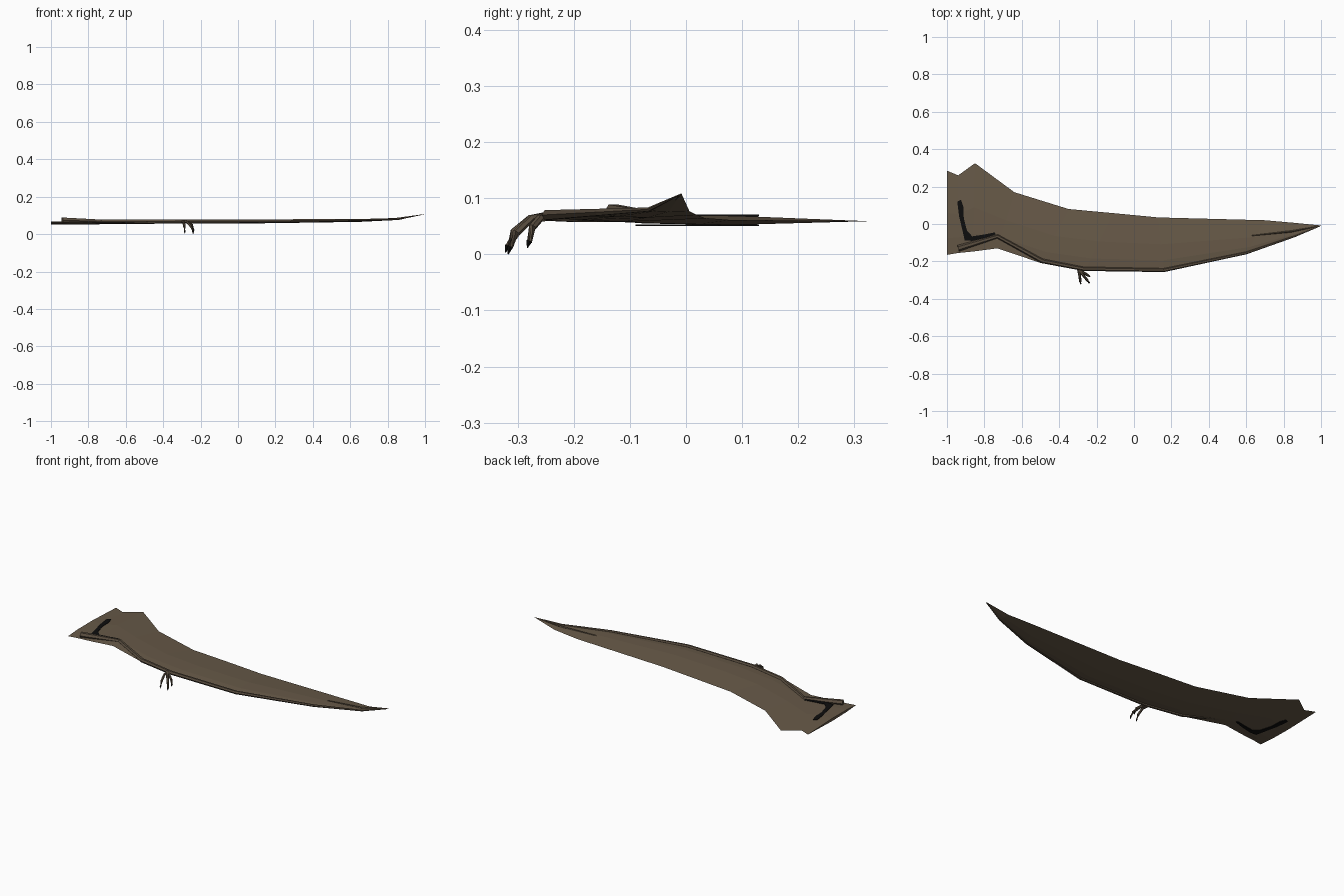
import bpy, bmesh, math
from mathutils import Vector

if "Cube" in bpy.data.objects:
    bpy.data.objects.remove(bpy.data.objects["Cube"])


def material(name, rgb):
    m = bpy.data.materials.new(name)
    m.diffuse_color = (*rgb, 1)
    m.use_nodes = True
    m.node_tree.nodes["Principled BSDF"].inputs["Base Color"].default_value = m.diffuse_color
    return m


SKIN = material("brown skin", (0.135, 0.100, 0.064))
ARM = material("dark brown arm", (0.105, 0.078, 0.052))
BLACK = material("black", (0.004, 0.004, 0.004))


def finish(bm, name, mat):
    bmesh.ops.recalc_face_normals(bm, faces=bm.faces)
    me = bpy.data.meshes.new(name)
    bm.to_mesh(me)
    bm.free()
    me.materials.append(mat)
    ob = bpy.data.objects.new(name, me)
    bpy.context.collection.objects.link(ob)
    return ob


def tube(name, pts, mat, sides=6):
    """Tapered tube through (x, y, z, radius) points, with flat caps."""
    bm = bmesh.new()
    P = [Vector(p[:3]) for p in pts]
    rings = []
    for i, p in enumerate(P):
        d = (P[min(i + 1, len(P) - 1)] - P[max(i - 1, 0)]).normalized()
        ref = Vector((0, 0, 1)) if abs(d.z) < 0.8 else Vector((0, 1, 0))
        u = d.cross(ref).normalized()
        v = u.cross(d)
        r = pts[i][3]
        rings.append([bm.verts.new(p + r * (u * math.cos(a) + v * math.sin(a)))
                      for a in (2 * math.pi * k / sides for k in range(sides))])
    for a, b in zip(rings, rings[1:]):
        for k in range(sides):
            n = (k + 1) % sides
            bm.faces.new((a[k], a[n], b[n], b[k]))
    bm.faces.new(rings[0])
    bm.faces.new(rings[-1])
    return finish(bm, name, mat)


# Wing membrane: stations of leading (x, y, z) and trailing (x, y, z) edge points
stations = [
    ((-1.00, -0.165, 0.062), (-1.00, 0.285, 0.059)),
    ((-0.94, -0.155, 0.062), (-0.94, 0.260, 0.059)),
    ((-0.86, -0.147, 0.062), (-0.85, 0.325, 0.059)),
    ((-0.73, -0.130, 0.063), (-0.64, 0.170, 0.060)),
    ((-0.50, -0.208, 0.066), (-0.35, 0.080, 0.061)),
    ((-0.26, -0.245, 0.067), (-0.11, 0.058, 0.063)),
    ((0.16, -0.252, 0.068), (0.13, 0.035, 0.064)),
    ((0.60, -0.158, 0.073), (0.70, 0.020, 0.070)),
    ((0.86, -0.068, 0.079), (0.86, 0.006, 0.077)),
    ((1.00, -0.010, 0.108), (1.00, -0.008, 0.108)),
]
bulge = [(0.0, 0.0), (0.2, 0.8), (0.5, 1.0), (1.0, 0.0)]
bm = bmesh.new()
top, bottom = [], []
for lead, trail in stations:
    a, b = Vector(lead), Vector(trail)
    h = min(0.008, (b - a).length * 0.03)
    up, dn = [], []
    for t, k in bulge:
        p = a.lerp(b, t)
        up.append(bm.verts.new(p + Vector((0, 0, h * k))))
        dn.append(bm.verts.new(p - Vector((0, 0, h * k))) if k else up[-1])
    top.append(up)
    bottom.append(dn)
for grid in (top, bottom):
    for r, s in zip(grid, grid[1:]):
        for j in range(len(bulge) - 1):
            bm.faces.new((r[j], r[j + 1], s[j + 1], s[j]))
# close the root end
bm.faces.new(top[0] + bottom[0][-2:0:-1])
finish(bm, "wing_membrane", SKIN)

# Arm bone and long wing finger along the leading edge
tube("wing_arm", [
    (-0.94, -0.130, 0.074, 0.017), (-0.73, -0.066, 0.068, 0.011),
    (-0.49, -0.198, 0.068, 0.012), (-0.27, -0.240, 0.069, 0.011),
    (0.16, -0.247, 0.070, 0.010), (0.60, -0.155, 0.075, 0.007),
    (0.86, -0.066, 0.080, 0.004), (0.995, -0.012, 0.106, 0.001)], ARM)

# Fold line near the tip
tube("tip_fold", [(0.63, -0.062, 0.077, 0.002), (0.84, -0.040, 0.081, 0.005),
                  (0.99, -0.011, 0.105, 0.001)], ARM, 4)

# Small clawed fingers: tip x, tip y, tip z
root = Vector((-0.295, -0.245, 0.068))
for i, tip in enumerate([(-0.285, -0.318, 0.014), (-0.240, -0.313, 0.012),
                         (-0.238, -0.279, 0.022)]):
    t = Vector(tip)
    k1 = root.lerp(t, 0.45)
    k1.z = 0.064
    k2 = root.lerp(t, 0.85)
    k2.z = t.z + 0.026
    tube(f"finger_{i + 1}", [(*root, 0.009), (*k1, 0.007), (*k2, 0.007), (*t, 0.005)], ARM)
    end = t + Vector((0, -0.004, -t.z if i == 1 else -0.011))
    tube(f"claw_{i + 1}", [(*(t + Vector((0, 0, 0.002))), 0.0055), (*end, 0.0008)], BLACK, 5)

# Black curved marking, one plate above and one below the membrane
outline = [(-0.945, 0.12), (-0.925, 0.13), (-0.912, 0.09), (-0.91, 0.03),
           (-0.893, -0.035), (-0.865, -0.066), (-0.80, -0.056), (-0.745, -0.045),
           (-0.74, -0.056), (-0.80, -0.075), (-0.865, -0.090), (-0.905, -0.088),
           (-0.918, -0.03), (-0.935, 0.04)]
for name, z in (("upper_marking", 0.0675), ("lower_marking", 0.0505)):
    bm = bmesh.new()
    f = bm.faces.new([bm.verts.new((x, y, z)) for x, y in outline])
    ext = bmesh.ops.extrude_face_region(bm, geom=[f])
    bmesh.ops.translate(bm, vec=(0, 0, 0.003),
                        verts=[v for v in ext["geom"] if isinstance(v, bmesh.types.BMVert)])
    finish(bm, name, BLACK)
